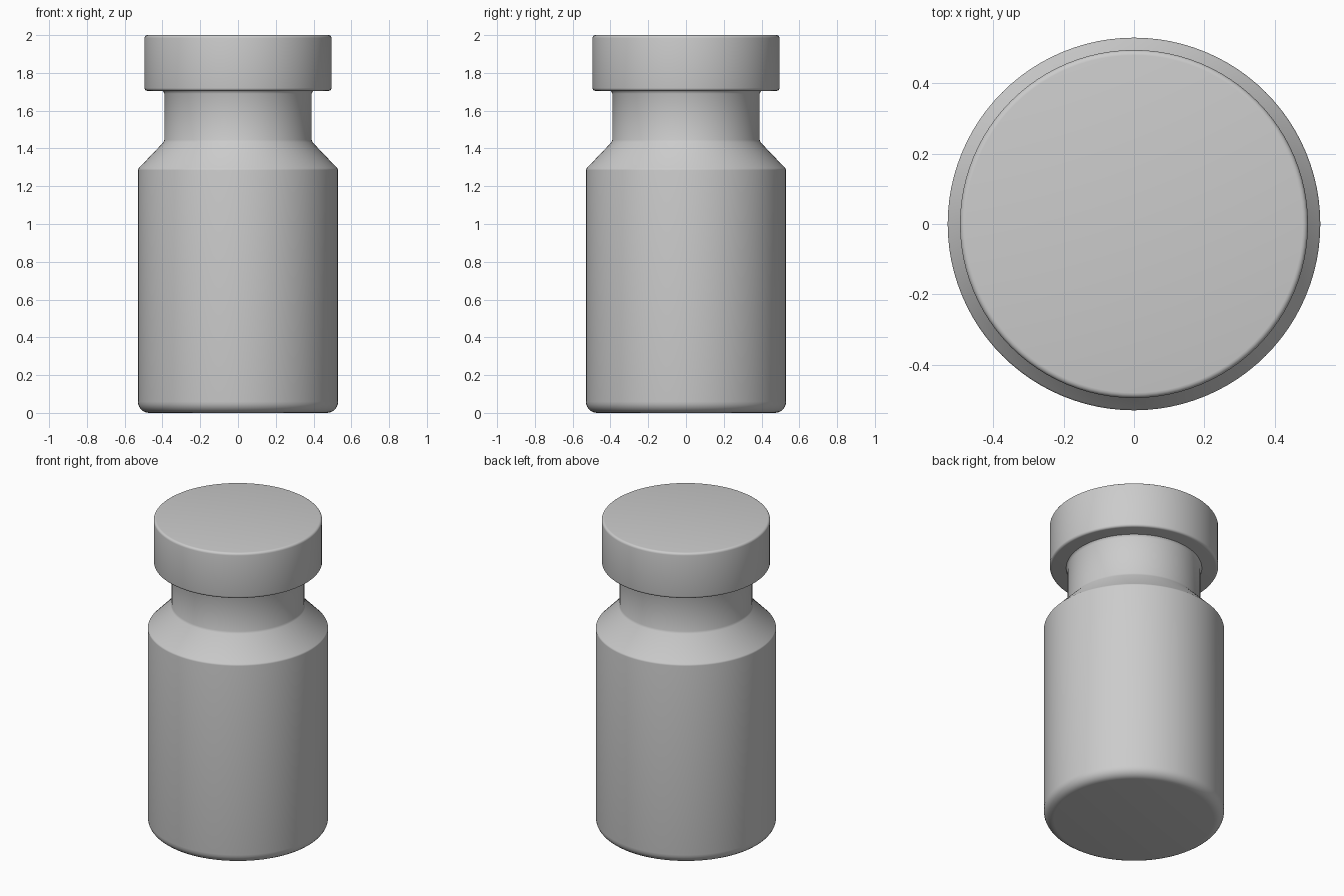
import bpy, bmesh, math

cube = bpy.data.objects.get("Cube")
if cube:
    bpy.data.objects.remove(cube, do_unlink=True)

SEGMENTS = 96

grey = bpy.data.materials.new("plain_grey")
grey.use_nodes = True
colour = (0.6, 0.6, 0.6, 1)
grey.diffuse_color = colour
grey.node_tree.nodes["Principled BSDF"].inputs["Base Color"].default_value = colour


def arc(cx, cz, r, start, end, steps=6):
    """Points of a rounded corner, angles in degrees."""
    angles = [math.radians(start + (end - start) * i / steps) for i in range(steps + 1)]
    return [(cx + r * math.cos(a), cz + r * math.sin(a)) for a in angles]


def lathe(name, profile):
    """Revolve a radius/height profile and close both ends with a disc."""
    bm = bmesh.new()
    rings = []
    for r, z in profile:
        ring = []
        for i in range(SEGMENTS):
            a = math.tau * i / SEGMENTS
            ring.append(bm.verts.new((r * math.cos(a), r * math.sin(a), z)))
        rings.append(ring)
    for low, high in zip(rings, rings[1:]):
        for i in range(SEGMENTS):
            j = (i + 1) % SEGMENTS
            bm.faces.new((low[i], low[j], high[j], high[i]))
    bm.faces.new(rings[0][::-1])
    bm.faces.new(rings[-1])
    mesh = bpy.data.meshes.new(name)
    bm.to_mesh(mesh)
    bm.free()
    mesh.materials.append(grey)
    obj = bpy.data.objects.new(name, mesh)
    bpy.context.collection.objects.link(obj)
    bpy.ops.object.select_all(action="DESELECT")
    obj.select_set(True)
    bpy.context.view_layer.objects.active = obj
    bpy.ops.object.shade_smooth_by_angle(angle=math.radians(30))
    return obj


# Body with rounded base, sloping shoulder and straight neck
lathe("bottle_body",
      arc(0.47, 0.06, 0.06, -90, 0)
      + arc(0.515, 1.285, 0.015, 0, 45, 3)
      + [(0.395, 1.432), (0.39, 1.445), (0.39, 1.69), (0.395, 1.702), (0.405, 1.71)])

# Wide stopper with softened rims
lathe("cap",
      arc(0.48, 1.72, 0.015, -90, 0, 4)
      + arc(0.48, 1.985, 0.015, 0, 90, 4))
